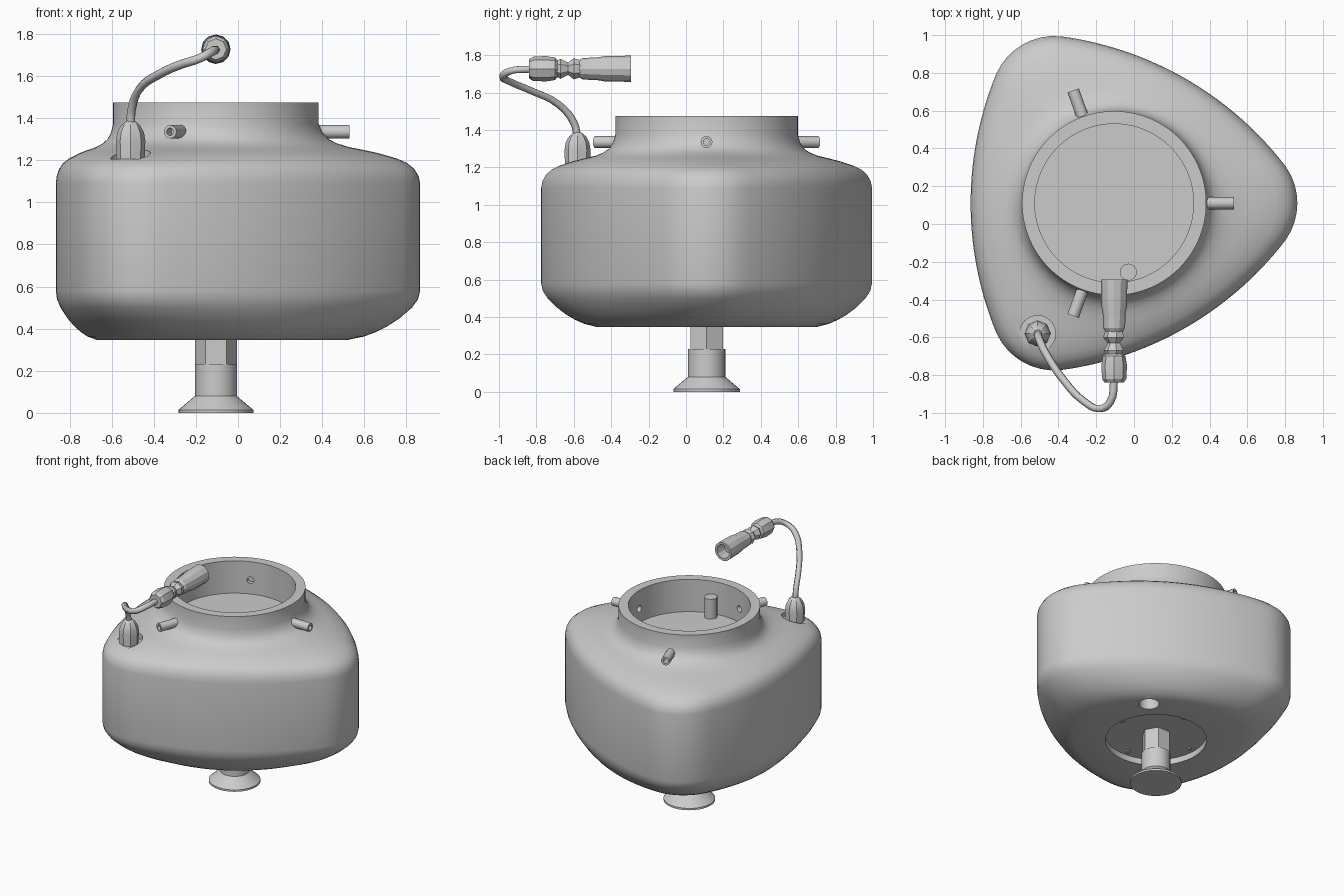
import bpy, bmesh
from math import sin, cos, pi, radians, sqrt
from mathutils import Vector, Matrix

old = bpy.data.objects.get("Cube")
if old:
    bpy.data.objects.remove(old, do_unlink=True)

# Single grey finish
grey = bpy.data.materials.new("plain_grey")
grey.use_nodes = True
colour = (0.6, 0.6, 0.6, 1)
grey.diffuse_color = colour
grey.node_tree.nodes["Principled BSDF"].inputs["Base Color"].default_value = colour

CX, CY = -0.105, 0.11          # main axis
NECK = 0.4875


def finish(obj, angle=35):
    bpy.ops.object.select_all(action='DESELECT')
    obj.select_set(True)
    bpy.context.view_layer.objects.active = obj
    bpy.ops.object.shade_smooth_by_angle(angle=radians(angle))


def loft(name, rings, matrix=None, angle=35):
    """Bridge equal-length rings of points and cap both ends."""
    bm = bmesh.new()
    rows = [[bm.verts.new(p) for p in ring] for ring in rings]
    n = len(rows[0])
    for a, b in zip(rows, rows[1:]):
        for i in range(n):
            j = (i + 1) % n
            bm.faces.new((a[i], a[j], b[j], b[i]))
    bm.faces.new(rows[0][::-1])
    bm.faces.new(rows[-1])
    bmesh.ops.recalc_face_normals(bm, faces=bm.faces[:])
    mesh = bpy.data.meshes.new(name)
    bm.to_mesh(mesh)
    bm.free()
    obj = bpy.data.objects.new(name, mesh)
    bpy.context.collection.objects.link(obj)
    mesh.materials.append(grey)
    if matrix:
        mesh.transform(matrix)
    finish(obj, angle)
    return obj


def circle(r, z, n, turn=0):
    return [(r * cos(turn + 2 * pi * i / n), r * sin(turn + 2 * pi * i / n), z)
            for i in range(n)]


def lathe(name, profile, n, matrix, angle=35, turn=0):
    return loft(name, [circle(r, z, n, turn) for r, z in profile], matrix, angle)


def aim(origin, direction):
    turn = Vector(direction).to_track_quat('Z', 'Y').to_matrix().to_4x4()
    return Matrix.Translation(origin) @ turn


def outline(theta):
    """Radius of the three-cornered plan: corner arcs joined by wide side arcs."""
    a = theta % (2 * pi / 3)
    a = min(a, 2 * pi / 3 - a)
    if a < radians(13):
        d, rc = 0.634, 0.336
        return d * cos(a) + sqrt(rc * rc - (d * sin(a)) ** 2)
    k, big = 1.04, 1.80
    b = pi / 3 - a
    return -k * cos(b) + sqrt(big * big - (k * sin(b)) ** 2)


def body_ring(t, z, n=120):
    """Blend from the round neck (t=0) to the full outline (t=1)."""
    pts = []
    for i in range(n):
        th = 2 * pi * i / n
        r = NECK + t * (outline(th) - NECK)
        pts.append((r * cos(th), r * sin(th), z))
    return pts


# Body: recessed underside, rounded tank, flared neck and open mouth
side = [(0.27, 0.345), (0.45, 0.363), (0.57, 0.385), (0.68, 0.412), (0.8, 0.45),
        (0.92, 0.50), (0.98, 0.54), (1, 0.58), (1, 1.09), (0.985, 1.125),
        (0.94, 1.16), (0.87, 1.187), (0.77, 1.208), (0.6, 1.232), (0.45, 1.248),
        (0.3, 1.262), (0.18, 1.28), (0.1, 1.30), (0.04, 1.33), (0, 1.375), (0, 1.475)]
rings = [circle(0.35, 0.39, 120), circle(0.35, 0.345, 120)]
rings += [body_ring(t, z) for t, z in side]
rings += [circle(0.42, 1.475, 120), circle(0.42, 1.23, 120)]
body = loft("tank_body", rings, Matrix.Translation((CX, CY, 0)))

# Round holes: cable recess on top, port underneath, three peg holes in the neck
cutters = [
    lathe("recess_cutter", [(0.095, 1.205), (0.095, 1.5)], 24,
          Matrix.Translation((-0.51, -0.58, 0))),
    lathe("port_cutter", [(0.07, 0.2), (0.07, 0.45)], 24,
          Matrix.Translation((0.25, 0.46, 0)))]
peg_frames = []
for deg in (0, 110, -110):
    d = Vector((cos(radians(deg)), sin(radians(deg)), 0))
    frame = aim(Vector((CX, CY, 1.335)), d)
    peg_frames.append(frame)
    cutters.append(lathe("peg_cutter", [(0.025, 0.38), (0.025, 0.7)], 12, frame))
for cutter in cutters:
    cutter.hide_render = True
    mod = body.modifiers.new("hole", 'BOOLEAN')
    mod.operation = 'DIFFERENCE'
    mod.solver = 'EXACT'
    mod.object = cutter
    bpy.context.view_layer.objects.active = body
    bpy.ops.object.modifier_apply(modifier=mod.name)
    bpy.data.objects.remove(cutter, do_unlink=True)
finish(body)

# Neck pegs with hollow ends
for i, frame in enumerate(peg_frames):
    lathe(f"neck_peg_{i + 1}", [(0.024, 0.45), (0.032, 0.45), (0.032, 0.635),
                                (0.018, 0.635), (0.018, 0.57)], 12, frame)

# Pin standing inside the mouth
lathe("inner_pin", [(0.045, 1.225), (0.045, 1.38)], 16,
      Matrix.Translation((-0.03, -0.255, 0)))

# Screws on the recessed underside
for i in range(4):
    a = i * pi / 2
    lathe(f"base_screw_{i + 1}", [(0.016, 0.38), (0.016, 0.395)], 10,
          Matrix.Translation((CX + 0.3 * cos(a), CY + 0.3 * sin(a), 0)))

# Foot: hexagonal nut, round collar and flared pad
axis = Matrix.Translation((CX, CY, 0))
lathe("foot_nut", [(0.1, 0.22), (0.1, 0.4)], 6, axis)
lathe("foot_pad", [(0.178, 0), (0.178, 0.014), (0.1, 0.08), (0.1, 0.23)], 32, axis)

# Cable gland
lathe("cable_gland", [(0.066, 1.19), (0.07, 1.29), (0.064, 1.33), (0.046, 1.365),
                      (0.022, 1.385)], 8, Matrix.Translation((-0.51, -0.58, 0)), 25)

# Cable
path = [(-0.51, -0.58, 1.36), (-0.505, -0.60, 1.44), (-0.47, -0.68, 1.535),
        (-0.37, -0.83, 1.61), (-0.27, -0.935, 1.655), (-0.18, -0.978, 1.685),
        (-0.125, -0.94, 1.715), (-0.105, -0.82, 1.725)]
curve = bpy.data.curves.new("cable", 'CURVE')
curve.dimensions = '3D'
curve.bevel_depth = 0.021
curve.bevel_resolution = 1
curve.resolution_u = 4
curve.use_fill_caps = True
spline = curve.splines.new('BEZIER')
spline.bezier_points.add(len(path) - 1)
for bp, co in zip(spline.bezier_points, path):
    bp.co = co
    bp.handle_left_type = bp.handle_right_type = 'AUTO'
curve.materials.append(grey)
cable = bpy.data.objects.new("cable", curve)
bpy.context.collection.objects.link(cable)

# Connector: rear nut, faceted waist and open socket
plug = aim(Vector((-0.105, 0, 1.727)), (0, 1, 0))
lathe("connector_rear", [(0.05, -0.84), (0.064, -0.82), (0.068, -0.75), (0.06, -0.70),
                         (0.042, -0.685)], 8, plug, 25)
lathe("connector_waist", [(0.04, -0.70), (0.055, -0.67), (0.034, -0.63), (0.058, -0.60),
                          (0.046, -0.56)], 7, plug, 10)
lathe("connector_socket", [(0.04, -0.58), (0.058, -0.55), (0.06, -0.48), (0.068, -0.43),
                           (0.07, -0.295), (0.052, -0.295), (0.05, -0.38)], 12, plug, 25)
